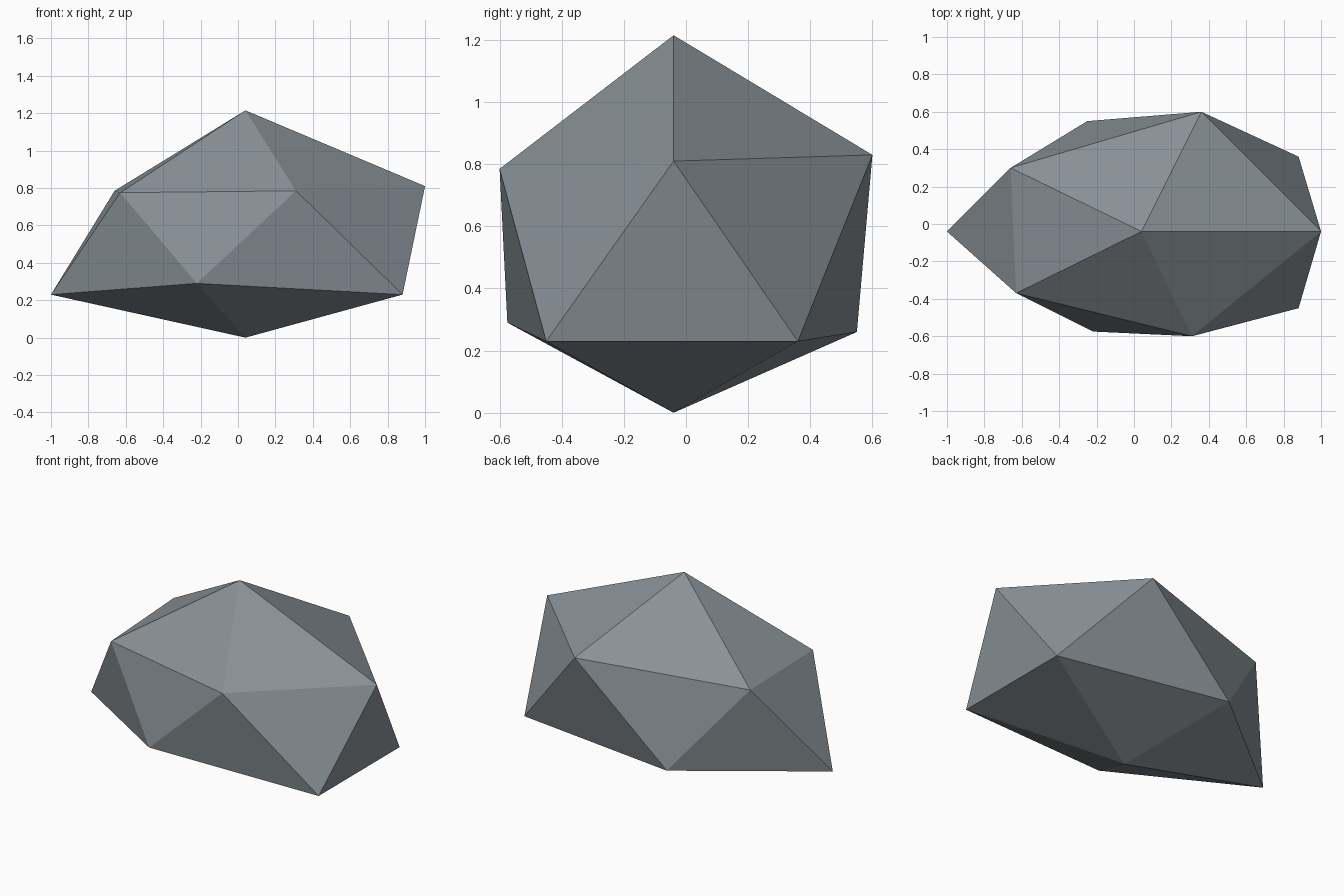
import bpy
import bmesh

default = bpy.data.objects.get("Cube")
if default:
    bpy.data.objects.remove(default, do_unlink=True)

# Stone colour
stone = bpy.data.materials.new("slate_grey")
stone.use_nodes = True
colour = (0.25, 0.285, 0.31, 1.0)
stone.diffuse_color = colour
bsdf = stone.node_tree.nodes["Principled BSDF"]
bsdf.inputs["Base Color"].default_value = colour
bsdf.inputs["Roughness"].default_value = 0.9

# Two staggered five-point rings, counter-clockwise, between two tips
upper_ring = [(1, -0.04, 0.81), (0.36, 0.6, 0.83), (-0.66, 0.3, 0.785),
              (-0.63, -0.37, 0.775), (0.31, -0.6, 0.785)]
lower_ring = [(0.88, 0.36, 0.23), (-0.25, 0.55, 0.26), (-1, -0.04, 0.23),
              (-0.22, -0.575, 0.29), (0.88, -0.45, 0.23)]

bm = bmesh.new()
top = bm.verts.new((0.04, -0.04, 1.215))
bottom = bm.verts.new((0.04, -0.04, 0))
upper = [bm.verts.new(p) for p in upper_ring]
lower = [bm.verts.new(p) for p in lower_ring]

# Crown, side band and underside
for i in range(5):
    j = (i + 1) % 5
    bm.faces.new((top, upper[i], upper[j]))
    bm.faces.new((upper[i], lower[i], upper[j]))
    bm.faces.new((lower[i], lower[j], upper[j]))
    bm.faces.new((bottom, lower[j], lower[i]))
bmesh.ops.recalc_face_normals(bm, faces=bm.faces)

mesh = bpy.data.meshes.new("rock")
bm.to_mesh(mesh)
bm.free()
mesh.materials.append(stone)
rock = bpy.data.objects.new("rock", mesh)
bpy.context.collection.objects.link(rock)
